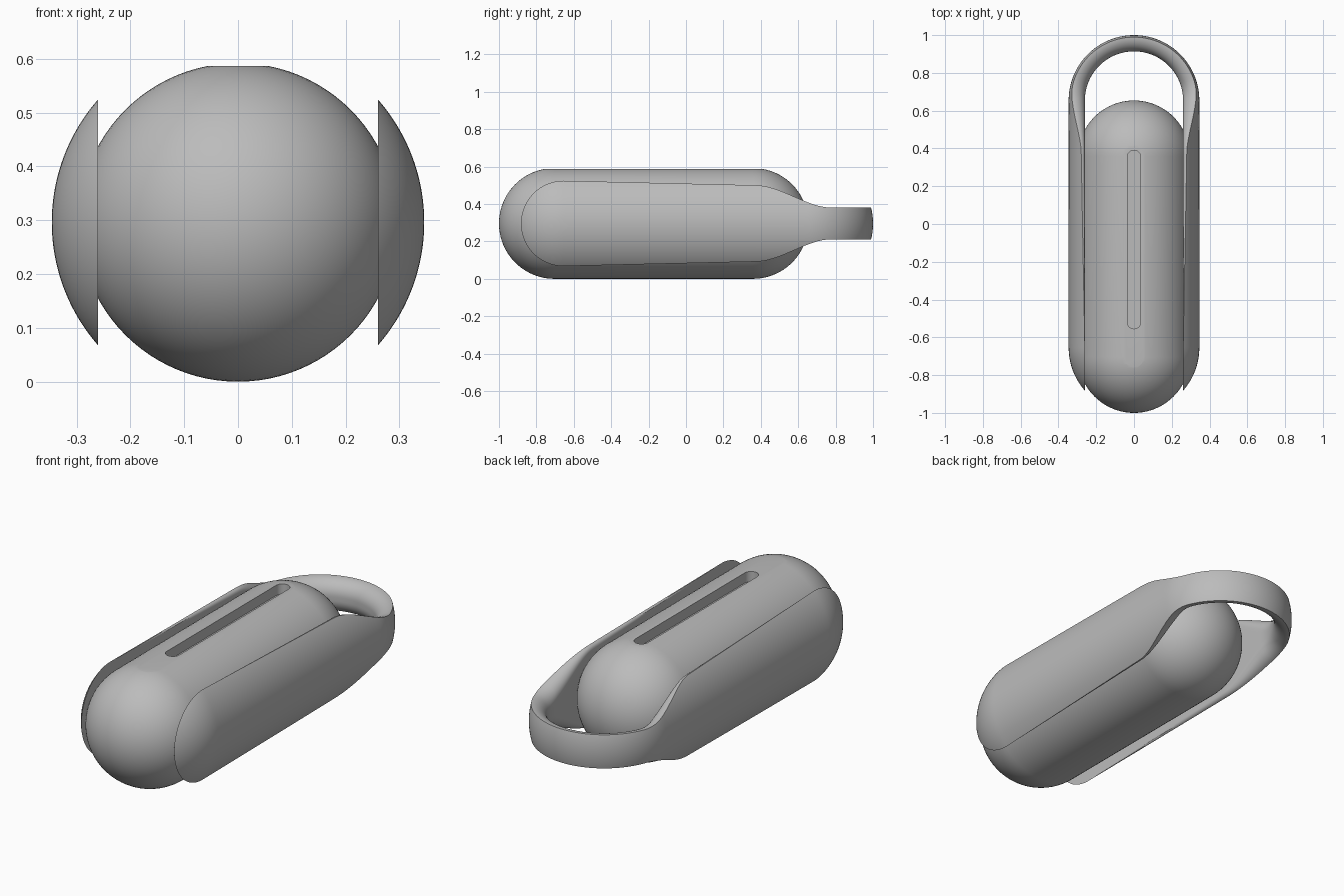
import bpy, bmesh
from math import sin, cos, pi, sqrt
from mathutils import Matrix, Vector

cube = bpy.data.objects.get("Cube")
if cube:
    bpy.data.objects.remove(cube, do_unlink=True)

grey = bpy.data.materials.new("plain grey")
grey.use_nodes = True
colour = (0.5, 0.5, 0.5, 1)
grey.diffuse_color = colour
grey.node_tree.nodes["Principled BSDF"].inputs["Base Color"].default_value = colour

MID = 0.296                               # height of the long axis
BODY_R, FRONT, BACK = 0.296, -0.704, 0.358
OUT_R, IN_R, ARM_END = 0.346, 0.26, 0.654


def make(name, bm):
    bmesh.ops.recalc_face_normals(bm, faces=bm.faces)
    mesh = bpy.data.meshes.new(name)
    bm.to_mesh(mesh)
    bm.free()
    mesh.materials.append(grey)
    ob = bpy.data.objects.new(name, mesh)
    bpy.context.collection.objects.link(ob)
    return ob


def smooth(ob):
    bpy.ops.object.select_all(action='DESELECT')
    ob.select_set(True)
    bpy.context.view_layer.objects.active = ob
    bpy.ops.object.shade_smooth_by_angle(angle=pi / 6)


# Capsule body: a lathed profile with a flat shaved along the top
bm = bmesh.new()
steps = 24
profile = [(BODY_R * sin(a), FRONT - BODY_R * cos(a))
           for a in (pi / 2 * i / steps for i in range(steps + 1))]
profile += [(BODY_R * cos(a), BACK + BODY_R * sin(a))
            for a in (pi / 2 * i / steps for i in range(steps + 1))]
verts = [bm.verts.new((r, y, MID)) for r, y in profile]
edges = [bm.edges.new(pair) for pair in zip(verts, verts[1:])]
bmesh.ops.spin(bm, geom=verts + edges, cent=(0, 0, MID), axis=(0, 1, 0),
               angle=2 * pi, steps=96)
bmesh.ops.remove_doubles(bm, verts=bm.verts, dist=0.0001)
cut = bmesh.ops.bisect_plane(bm, geom=bm.verts[:] + bm.edges[:] + bm.faces[:],
                             plane_co=(0, 0, 0.587), plane_no=(0, 0, 1), clear_outer=True)
rim = [e for e in cut["geom_cut"] if isinstance(e, bmesh.types.BMEdge)]
bmesh.ops.contextual_create(bm, geom=rim)
body = make("capsule_body", bm)

# Long round-ended slot, cut into the flat
bm = bmesh.new()
outline = [(0.035 * cos(a), (0.355 if i <= 12 else -0.52) + 0.035 * sin(a))
           for i, a in ((i, pi * (i if i <= 12 else i - 1) / 12) for i in range(26))]
floor = bm.faces.new([bm.verts.new((x, y, 0.535)) for x, y in outline])
top = bmesh.ops.extrude_face_region(bm, geom=[floor])["geom"]
bmesh.ops.translate(bm, vec=(0, 0, 0.2),
                    verts=[v for v in top if isinstance(v, bmesh.types.BMVert)])
cutter = make("slot_cutter", bm)
cutter.hide_render = True
mod = body.modifiers.new("slot", 'BOOLEAN')
mod.operation, mod.solver, mod.object = 'DIFFERENCE', 'EXACT', cutter
bpy.context.view_layer.objects.active = body
bpy.ops.object.modifier_apply(modifier=mod.name)
bpy.data.objects.remove(cutter, do_unlink=True)
smooth(body)


# Handle: side shells that narrow into a loop behind the body
def half_height(y):
    full = sqrt(OUT_R ** 2 - IN_R ** 2)
    straight = full - 0.024 * min(1, (y + ARM_END) / 1.024)
    t = min(1, max(0, (y - 0.37) / 0.41))
    t = t * t * (3 - 2 * t)
    return straight * (1 - t) + 0.085 * t


def section(radius, h, n=28):
    """Closed (offset, height) loop: round outside, flat inside with eased edges."""
    heights = [-h * cos(pi * i / n) for i in range(n + 1)]
    outer = [(sqrt(radius ** 2 - z * z), z) for z in heights]
    w = max(0.0005, min(h, outer[0][0] - IN_R))
    inner = []
    for z in reversed(heights[1:-1]):
        t = min(1, max(0, (abs(z) - h + w) / w))
        inner.append((IN_R + w * (1 - sqrt(1 - t * t)), z))
    return outer + inner


arm = []                                  # (centre y, sweep angle, section)
tip = sqrt(OUT_R ** 2 - IN_R ** 2)
for i in range(24):
    a = pi / 2 * (i + 0.1) / 24
    dy = tip * cos(a)
    arm.append((-ARM_END - dy, 0, section(sqrt(OUT_R ** 2 - dy * dy), tip * sin(a))))
for i in range(61):
    y = -ARM_END + 2 * ARM_END * i / 60
    arm.append((y, 0, section(OUT_R, half_height(y))))
loop = [(ARM_END, pi * i / 64, section(OUT_R, half_height(ARM_END + OUT_R * sin(pi * i / 64))))
        for i in range(1, 64)]
stations = arm + loop + [(y, pi, s) for y, _, s in reversed(arm)]

bm = bmesh.new()
rings = []
for y, angle, pts in stations:
    rings.append([bm.verts.new((r * cos(angle), y + r * sin(angle), MID + z)) for r, z in pts])
for a, b in zip(rings, rings[1:]):
    for i in range(len(a)):
        j = (i + 1) % len(a)
        bm.faces.new((a[i], a[j], b[j], b[i]))
bm.faces.new(rings[0])
bm.faces.new(rings[-1])
smooth(make("loop_handle", bm))
